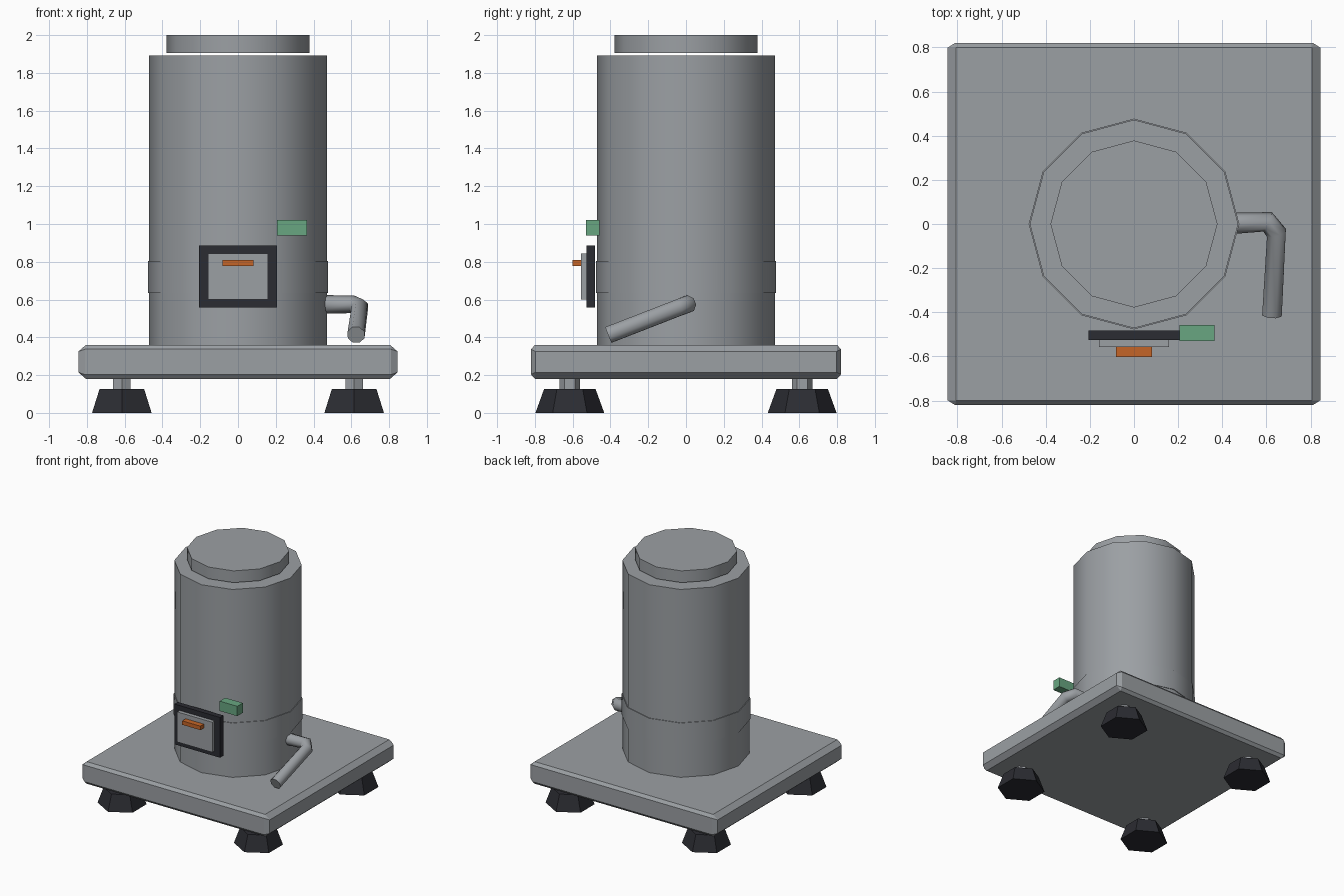
import bpy, bmesh, math
from itertools import product
from mathutils import Vector

default = bpy.data.objects.get("Cube")
if default:
    bpy.data.objects.remove(default, do_unlink=True)


def material(name, rgb):
    mat = bpy.data.materials.new(name)
    mat.use_nodes = True
    mat.diffuse_color = (*rgb, 1)
    mat.node_tree.nodes["Principled BSDF"].inputs["Base Color"].default_value = (*rgb, 1)
    return mat


steel = material("steel grey", (0.33, 0.35, 0.37))
rubber = material("dark rubber", (0.024, 0.025, 0.032))
orange = material("orange", (0.56, 0.13, 0.02))
green = material("green", (0.14, 0.38, 0.22))


def finish(name, bm, mat, smooth=0):
    bmesh.ops.recalc_face_normals(bm, faces=bm.faces)
    mesh = bpy.data.meshes.new(name)
    bm.to_mesh(mesh)
    bm.free()
    mesh.materials.append(mat)
    obj = bpy.data.objects.new(name, mesh)
    bpy.context.collection.objects.link(obj)
    if smooth:
        bpy.ops.object.select_all(action='DESELECT')
        obj.select_set(True)
        bpy.context.view_layer.objects.active = obj
        bpy.ops.object.shade_smooth_by_angle(angle=math.radians(smooth))
    return obj


def box(name, low, high, mat):
    bm = bmesh.new()
    bmesh.ops.create_cube(bm, size=1)
    low, high = Vector(low), Vector(high)
    for v in bm.verts:
        v.co = (low + high) / 2 + v.co * (high - low)
    return finish(name, bm, mat)


def drum(name, sides, r_low, r_high, z_low, z_high, mat, at=(0, 0), smooth=0):
    # Corners always fall on the y axis
    bm = bmesh.new()
    bmesh.ops.create_cone(bm, cap_ends=True, segments=sides, radius1=r_low,
                          radius2=r_high, depth=z_high - z_low)
    bm.verts.ensure_lookup_table()
    corner = bm.verts[0].co
    spin = math.pi / 2 - math.atan2(corner.y, corner.x)
    for v in bm.verts:
        x, y = v.co.x, v.co.y
        v.co.x = x * math.cos(spin) - y * math.sin(spin) + at[0]
        v.co.y = x * math.sin(spin) + y * math.cos(spin) + at[1]
        v.co.z += (z_low + z_high) / 2
    return finish(name, bm, mat, smooth)


# Chamfered base slab, wrapped around its three pairs of flat faces
bm = bmesh.new()
for half in ((0.805, 0.80, 0.09), (0.81, 0.82, 0.067), (0.845, 0.798, 0.055)):
    for sx, sy, sz in product((-1, 1), repeat=3):
        bm.verts.new((sx * half[0], sy * half[1], 0.27 + sz * half[2]))
bmesh.ops.convex_hull(bm, input=bm.verts[:])
bmesh.ops.dissolve_limit(bm, angle_limit=0.01, verts=bm.verts[:], edges=bm.edges[:])
finish("base_slab", bm, steel)

# Tank, band and lid
drum("tank", 12, 0.472, 0.472, 0.36, 1.892, steel, smooth=35)
drum("tank_band", 12, 0.477, 0.477, 0.635, 0.805, steel, smooth=35)
drum("lid", 12, 0.378, 0.378, 1.904, 2.0, steel, smooth=35)

# Four feet with stems
for side_x, side_y in product((-1, 1), repeat=2):
    label = ("front" if side_y < 0 else "back") + ("_left" if side_x > 0 else "_right")
    at = (side_x * 0.615, side_y * 0.615)
    drum(label + "_foot", 6, 0.182, 0.136, 0, 0.127, rubber, at)
    drum(label + "_stem", 6, 0.054, 0.054, 0.12, 0.19, steel, at)

# Door, handle and control box
box("door_frame", (-0.206, -0.526, 0.557), (0.206, -0.482, 0.885), rubber)
box("door_panel", (-0.158, -0.557, 0.6), (0.158, -0.524, 0.845), steel)
box("door_handle", (-0.082, -0.602, 0.778), (0.082, -0.555, 0.81), orange)
box("control_box", (0.206, -0.53, 0.94), (0.364, -0.458, 1.02), green)

# Bent outlet pipe
curve = bpy.data.curves.new("outlet_pipe", 'CURVE')
curve.dimensions = '3D'
curve.bevel_depth = 0.048
curve.bevel_resolution = 2
curve.use_fill_caps = True
path = ((0.45, 0.003, 0.575), (0.605, 0.01, 0.575), (0.645, -0.04, 0.557),
        (0.625, -0.41, 0.413))
spline = curve.splines.new('POLY')
spline.points.add(len(path) - 1)
for point, co in zip(spline.points, path):
    point.co = (*co, 1)
helper = bpy.data.objects.new("pipe_path", curve)
bpy.context.collection.objects.link(helper)
bpy.context.view_layer.update()
bm = bmesh.new()
bm.from_mesh(helper.to_mesh())
helper.to_mesh_clear()
bpy.data.objects.remove(helper, do_unlink=True)
bmesh.ops.remove_doubles(bm, verts=bm.verts[:], dist=0.0005)
finish("outlet_pipe", bm, steel, smooth=60)
